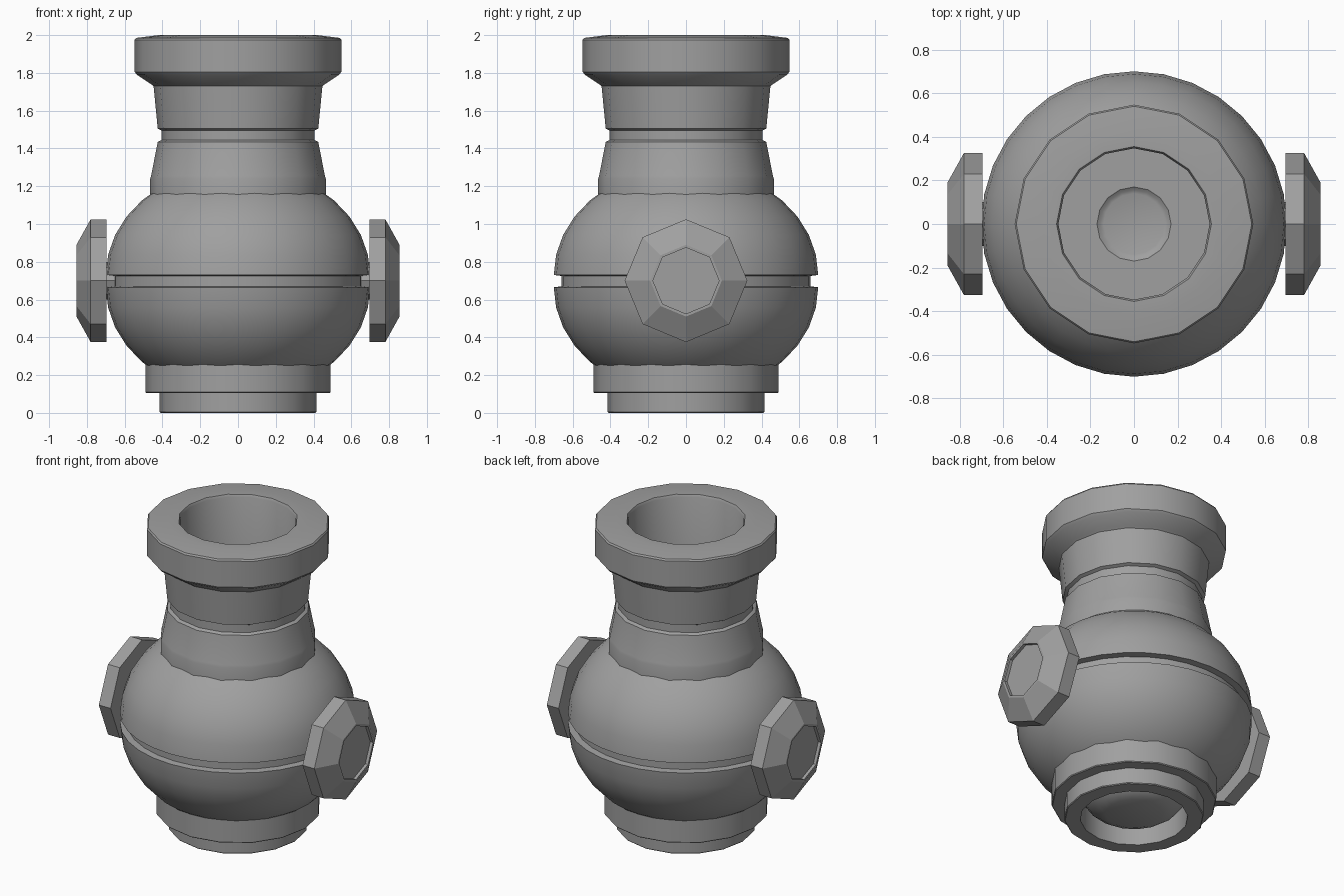
import bpy, bmesh, math
from mathutils import Matrix

cube = bpy.data.objects.get("Cube")
if cube:
    bpy.data.objects.remove(cube, do_unlink=True)

gray = bpy.data.materials.new("plain gray")
gray.use_nodes = True
color = (0.35, 0.35, 0.35, 1)
gray.diffuse_color = color
gray.node_tree.nodes["Principled BSDF"].inputs["Base Color"].default_value = color


def lathe(name, profile, sides, closed=False, matrix=None, smooth=30):
    """Spin a (radius, height) profile round z; open profiles get flat end caps."""
    bm = bmesh.new()
    rings = []
    for r, z in profile:
        rings.append([bm.verts.new((r * math.cos(math.tau * i / sides),
                                    r * math.sin(math.tau * i / sides), z))
                      for i in range(sides)])
    pairs = list(zip(rings, rings[1:]))
    if closed:
        pairs.append((rings[-1], rings[0]))
    else:
        bm.faces.new(rings[0])
        bm.faces.new(rings[-1])
    for a, b in pairs:
        for i in range(sides):
            j = (i + 1) % sides
            bm.faces.new((a[i], a[j], b[j], b[i]))
    if matrix:
        bm.transform(matrix)
    bmesh.ops.recalc_face_normals(bm, faces=bm.faces)
    mesh = bpy.data.meshes.new(name)
    bm.to_mesh(mesh)
    bm.free()
    mesh.materials.append(gray)
    obj = bpy.data.objects.new(name, mesh)
    bpy.context.collection.objects.link(obj)
    bpy.ops.object.select_all(action='DESELECT')
    obj.select_set(True)
    bpy.context.view_layer.objects.active = obj
    bpy.ops.object.shade_smooth_by_angle(angle=math.radians(smooth))


# Round body: two flattened domes parted by a groove
RADIUS, RISE, STEPS = 0.7, 0.575, 7
start = math.asin(0.17 / RADIUS)
angles = [start + (math.pi / 2 - start) * i / STEPS for i in range(STEPS + 1)]
lower = [(RADIUS * math.sin(a), 0.665 - RISE * math.cos(a)) for a in angles]
upper = [(r, 1.395 - z) for r, z in reversed(lower)]
lathe("round_body", lower + [(0.66, 0.67), (0.66, 0.725)] + upper, 32)

# Stepped foot ring, hollow underneath
lathe("foot_ring", [(0.32, 0.0), (0.41, 0.0), (0.415, 0.005), (0.415, 0.105),
                    (0.485, 0.105), (0.49, 0.11), (0.49, 0.27), (0.32, 0.27)],
      16, closed=True)

# Shallow domed plug inside the foot
lathe("foot_plug", [(0.17, 0.03), (0.22, 0.05), (0.27, 0.085), (0.3, 0.125),
                    (0.32, 0.2)], 16)

# Neck with a groove, flared collar and open mouth
lathe("neck", [(0.465, 1.1), (0.465, 1.24), (0.46, 1.255), (0.425, 1.435),
               (0.405, 1.445), (0.405, 1.495), (0.425, 1.505), (0.447, 1.73),
               (0.46, 1.74), (0.535, 1.79), (0.547, 1.805), (0.547, 1.975),
               (0.54, 1.985), (0.42, 2.0), (0.355, 2.0), (0.347, 1.985),
               (0.347, 1.1)], 16, closed=True)

# Mouth floor with a shallow well
lathe("mouth_floor", [(0.36, 1.25), (0.36, 1.34), (0.17, 1.34),
                      (0.155, 1.328), (0.14, 1.323)], 16)

# Faceted side knobs with recessed centres, each on a short axle
for side, sign in (("left", 1), ("right", -1)):
    turn = Matrix.Translation((0, 0, 0.7)) @ Matrix.Rotation(sign * math.pi / 2, 4, 'Y')
    lathe(side + "_knob", [(0.325, 0.695), (0.325, 0.78), (0.19, 0.855),
                           (0.175, 0.855), (0.175, 0.835)], 8, matrix=turn, smooth=10)
    lathe(side + "_axle", [(0.1, 0.6), (0.1, 0.7)], 8, matrix=turn, smooth=10)
